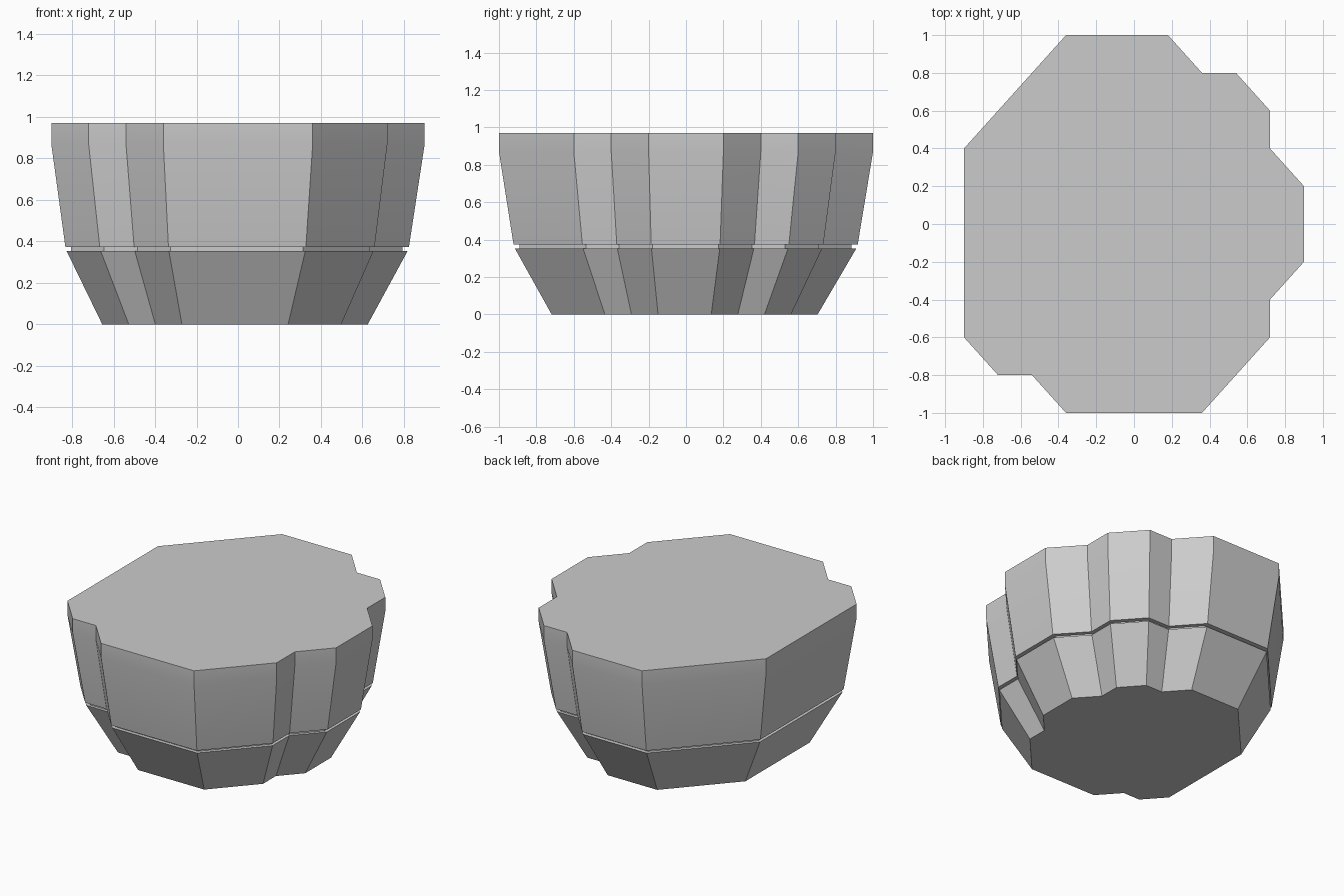
import bpy, bmesh, math

if "Cube" in bpy.data.objects:
    bpy.data.objects.remove(bpy.data.objects["Cube"])

# Faceted rim outline seen from above, clockwise
OUTLINE = [(-0.36, 1), (0.18, 1), (0.36, 0.8), (0.54, 0.8), (0.72, 0.6), (0.72, 0.4),
           (0.9, 0.2), (0.9, -0.2), (0.72, -0.4), (0.72, -0.6), (0.36, -1), (-0.36, -1),
           (-0.54, -0.8), (-0.72, -0.8), (-0.9, -0.6), (-0.9, 0.4)]
# Point the outline shrinks towards
CX, CY = -0.05, -0.025
# (height, outline scale): tapered base, narrow groove, flaring upper body, straight rim
LEVELS = [(0, 0.711), (0.353, 0.913), (0.353, 0.888), (0.373, 0.888),
          (0.373, 0.92), (0.87, 1.0), (0.97, 1.0)]


def loft(name, outline, levels):
    bm = bmesh.new()
    rings = [[bm.verts.new((CX + (x - CX) * s, CY + (y - CY) * s, z)) for x, y in outline]
             for z, s in levels]
    n = len(outline)
    for low, high in zip(rings, rings[1:]):
        for i in range(n):
            j = (i + 1) % n
            bm.faces.new((low[i], low[j], high[j], high[i]))
    bm.faces.new(rings[0])
    bm.faces.new(rings[-1])
    bmesh.ops.recalc_face_normals(bm, faces=bm.faces)
    mesh = bpy.data.meshes.new(name)
    bm.to_mesh(mesh)
    bm.free()
    obj = bpy.data.objects.new(name, mesh)
    bpy.context.collection.objects.link(obj)
    return obj


# Grooved rock block
block = loft("grooved_rock_block", OUTLINE, LEVELS)
bpy.context.view_layer.objects.active = block
block.select_set(True)
bpy.ops.object.shade_smooth_by_angle(angle=math.radians(20))
